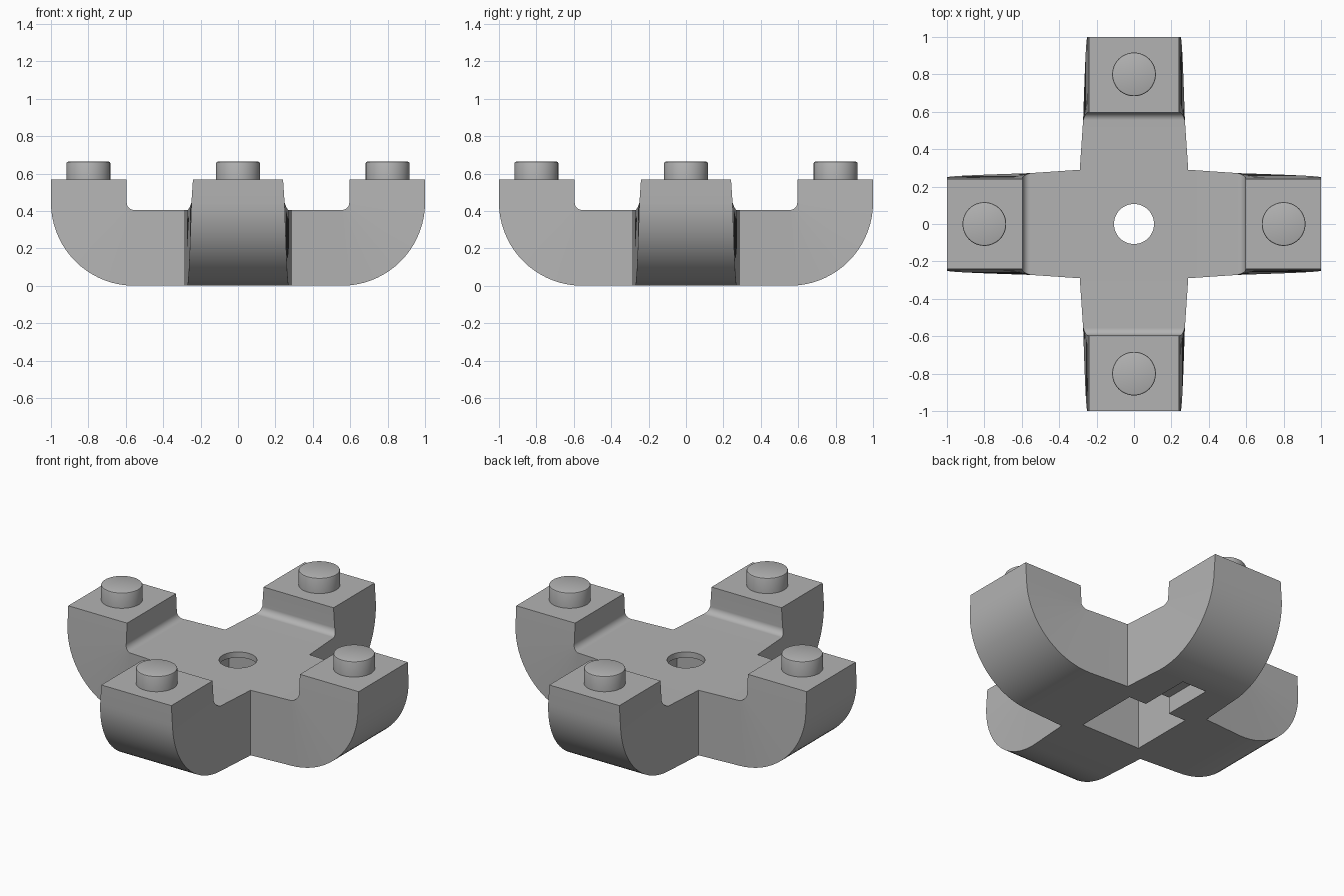
import bpy, bmesh, math
from mathutils import Matrix, Vector

if "Cube" in bpy.data.objects:
    bpy.data.objects.remove(bpy.data.objects["Cube"])

gray = bpy.data.materials.new("plain gray")
gray.diffuse_color = (0.45, 0.45, 0.45, 1)
gray.use_nodes = True
gray.node_tree.nodes["Principled BSDF"].inputs["Base Color"].default_value = gray.diffuse_color

ROOT, FLOOR, TOP = 0.29, 0.405, 0.567      # core half width, deck height, arm height
PIVOT, R_OUT, R_IN = Vector((0.555, 0.445)), 0.445, 0.04
STEPS = 18


def finish(bm, name):
    me = bpy.data.meshes.new(name)
    bm.to_mesh(me)
    bm.free()
    ob = bpy.data.objects.new(name, me)
    bpy.context.collection.objects.link(ob)
    me.materials.append(gray)
    return ob


def smooth(ob):
    bpy.ops.object.select_all(action='DESELECT')
    ob.select_set(True)
    bpy.context.view_layer.objects.active = ob
    bpy.ops.object.shade_smooth_by_angle(angle=math.radians(30))


def cylinder(name, r, z0, z1, x=0, bevel=0):
    bm = bmesh.new()
    bmesh.ops.create_cone(bm, cap_ends=True, segments=48, radius1=r, radius2=r, depth=z1 - z0,
                          matrix=Matrix.Translation((x, 0, (z0 + z1) / 2)))
    if bevel:
        rim = [e for e in bm.edges if all(v.co.z > z1 - 1e-4 for v in e.verts)]
        bmesh.ops.bevel(bm, geom=rim, offset=bevel, segments=2, affect='EDGES', profile=0.5)
    return finish(bm, name)


def box(name, x0, x1, y0, y1, z0, z1):
    bm = bmesh.new()
    bmesh.ops.create_cube(bm, size=1)
    for v in bm.verts:
        v.co = ((x0 + x1) / 2 + v.co.x * (x1 - x0), (y0 + y1) / 2 + v.co.y * (y1 - y0),
                (z0 + z1) / 2 + v.co.z * (z1 - z0))
    return finish(bm, name)


# Arm sections along the path: (inner point, outer point, half width)
sections = [((ROOT, FLOOR), (ROOT, 0), ROOT)]
for i in range(STEPS + 1):
    t = i / STEPS
    a = t * math.pi / 2
    d = Vector((math.sin(a), -math.cos(a)))
    # inner side of the elbow is the small fillet
    sections.append((PIVOT + d * R_IN, PIVOT + d * R_OUT, 0.272 - 0.023 * t))
sections.append(((PIVOT.x + R_IN, TOP), (PIVOT.x + R_OUT, TOP), 0.241))

# Four curved arms joined around a square core
bm = bmesh.new()
for k in range(4):
    rot = Matrix.Rotation(k * math.pi / 2, 3, 'Z')
    rings = []
    for (xi, zi), (xo, zo), w in sections:
        rings.append([bm.verts.new(rot @ Vector(p)) for p in
                      ((xi, -w, zi), (xi, w, zi), (xo, w, zo), (xo, -w, zo))])
    for a, b in zip(rings, rings[1:]):
        for j in range(4):
            bm.faces.new((a[j], a[(j + 1) % 4], b[(j + 1) % 4], b[j]))
    bm.faces.new(rings[-1])
for z in (0, FLOOR):
    bm.faces.new([bm.verts.new((sx * ROOT, sy * ROOT, z))
                  for sx, sy in ((-1, -1), (1, -1), (1, 1), (-1, 1))])
bmesh.ops.remove_doubles(bm, verts=bm.verts, dist=1e-4)
bmesh.ops.recalc_face_normals(bm, faces=bm.faces)
body = finish(bm, "cross_body")

# Round deck hole, square underside socket and shallow key slot
cutters = [cylinder("hole_cutter", 0.107, 0.2, 0.6),
           box("socket_cutter", -0.205, 0.205, -0.205, 0.205, -0.1, 0.37),
           box("slot_cutter", -0.085, 0.085, 0.1, 0.53, -0.1, 0.105)]
for c in cutters:
    m = body.modifiers.new(c.name, 'BOOLEAN')
    m.operation, m.solver, m.object = 'DIFFERENCE', 'EXACT', c
    bpy.context.view_layer.objects.active = body
    bpy.ops.object.modifier_apply(modifier=m.name)
    bpy.data.objects.remove(c)
smooth(body)

# Round studs on the arm tops
for k in range(4):
    stud = cylinder(f"stud_{k + 1}", 0.117, TOP - 0.01, 0.663, x=0.8, bevel=0.008)
    stud.data.transform(Matrix.Rotation(k * math.pi / 2, 4, 'Z'))
    smooth(stud)
